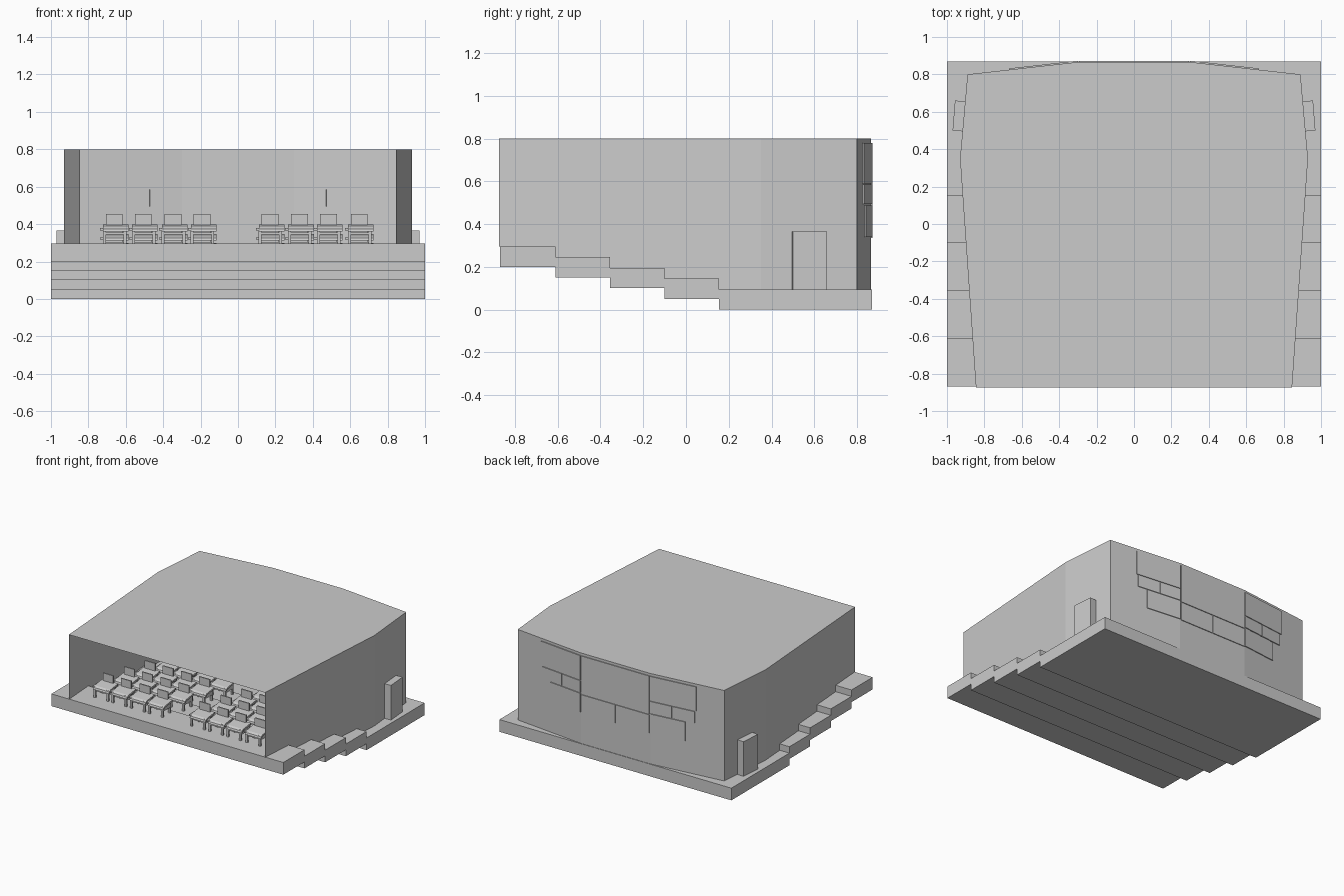
import bpy, bmesh, math
from mathutils import Matrix, Vector

if "Cube" in bpy.data.objects:
    bpy.data.objects.remove(bpy.data.objects["Cube"])


def finish(bm, name):
    bmesh.ops.recalc_face_normals(bm, faces=bm.faces)
    me = bpy.data.meshes.new(name)
    bm.to_mesh(me)
    bm.free()
    ob = bpy.data.objects.new(name, me)
    bpy.context.collection.objects.link(ob)
    return ob


def add_box(bm, lo, hi, mat=Matrix()):
    size = [h - l for l, h in zip(lo, hi)]
    mid = [(h + l) / 2 for l, h in zip(lo, hi)]
    bmesh.ops.create_cube(bm, size=1, matrix=mat @ Matrix.Translation(mid) @ Matrix.Diagonal((*size, 1)))


def add_prism(bm, profile, x0, x1):
    # extrude a (y, z) outline along x
    f = bm.faces.new([bm.verts.new((x0, y, z)) for y, z in profile])
    ext = bmesh.ops.extrude_face_region(bm, geom=[f])["geom"]
    for v in ext:
        if isinstance(v, bmesh.types.BMVert):
            v.co.x = x1


# stepped floor slab
BREAKS = [-0.87, -0.61, -0.355, -0.10, 0.155, 0.87]
LEVELS = [0.295, 0.245, 0.195, 0.145, 0.095]
top, bottom = [], []
for i, z in enumerate(LEVELS):
    for y in BREAKS[i:i + 2]:
        top.append((y, z))
        bottom.append((y, z - 0.095))
bm = bmesh.new()
add_prism(bm, top + bottom[::-1], -1, 1)
finish(bm, "stepped_floor")


# thin room shell, open at the front
def side_x(y):
    if y < 0.35:
        return 0.845 + 0.085 * (y + 0.875) / 1.225
    return 0.93 - 0.04 * (y - 0.35) / 0.45


CEIL = 0.80
side_y = [-0.875, -0.61, -0.355, -0.10, 0.155, 0.35, 0.80]
side_z = LEVELS + [0.095]
bm = bmesh.new()


def wall(a, b, z0, z1=CEIL):
    bm.faces.new([bm.verts.new(p) for p in ((*a, z0), (*b, z0), (*b, z1), (*a, z1))])


for s in (-1, 1):
    for i, z in enumerate(side_z):
        y0, y1 = side_y[i:i + 2]
        wall((s * side_x(y0), y0), (s * side_x(y1), y1), z)
    wall((s * 0.89, 0.80), (s * 0.30, 0.866), 0.095)
wall((-0.30, 0.866), (0.30, 0.866), 0.095)
wall((-0.845, -0.875), (0.845, -0.875), 0.25, 0.295)
half = [(0.845, -0.875), (0.93, 0.35), (0.89, 0.80), (0.30, 0.866)]
outline = half + [(-x, y) for x, y in half[::-1]]
bm.faces.new([bm.verts.new((x, y, CEIL)) for x, y in outline])
bmesh.ops.remove_doubles(bm, verts=bm.verts, dist=0.0005)
finish(bm, "room_shell")

# door boxes in both side walls
for s in (-1, 1):
    bm = bmesh.new()
    verts = [(0.912, 0.495), (0.97, 0.50), (0.957, 0.66), (0.898, 0.655)]
    f = bm.faces.new([bm.verts.new((s * x, y, 0.095)) for x, y in verts])
    for g in bmesh.ops.extrude_face_region(bm, geom=[f])["geom"]:
        if isinstance(g, bmesh.types.BMVert):
            g.co.z = 0.365
    finish(bm, "door_box")

# boards on the back wall: centre panels, then the angled wings
bm = bmesh.new()
for x0, x1, z0, z1 in [(-0.293, 0.293, 0.483, 0.78), (-0.293, -0.003, 0.335, 0.478), (0.003, 0.293, 0.335, 0.478)]:
    add_box(bm, (x0, 0.858, z0), (x1, 0.872, z1))
finish(bm, "centre_boards")
WING = [(0.30, 0.668, 0.59, 0.78), (0.30, 0.472, 0.493, 0.585),
        (0.476, 0.655, 0.493, 0.585), (0.30, 0.58, 0.34, 0.487)]
for s in (-1, 1):
    bm = bmesh.new()
    slope = math.atan2(0.066, 0.59)
    for x0, x1, z0, z1 in WING:
        k = 1 / math.cos(slope)
        m = Matrix.Translation((s * 0.30, 0.866, 0)) @ Matrix.Rotation(-s * slope, 4, 'Z')
        xa, xb = sorted((s * (x0 - 0.30) * k, s * (x1 - 0.30) * k))
        add_box(bm, (xa, -0.006, z0), (xb, 0.007, z1), m)
    finish(bm, "wing_boards")

# one desk seat: sloped curved top, side frames, rails, upright panel
bm = bmesh.new()
top_profile = [(-0.065, 0.066), (-0.06, 0.08), (-0.045, 0.09), (0.05, 0.103), (0.05, 0.09), (-0.04, 0.077), (-0.055, 0.066)]
add_prism(bm, top_profile, -0.062, 0.075)
for x in (-0.055, 0.055):
    for y in (-0.055, 0.035):
        add_box(bm, (x - 0.008, y, 0), (x + 0.008, y + 0.014, 0.085))
    add_box(bm, (x - 0.008, -0.055, 0.045), (x + 0.008, 0.049, 0.078))
add_box(bm, (-0.055, -0.05, 0.05), (0.055, 0.04, 0.06))
add_box(bm, (-0.078, -0.05, 0.072), (-0.058, 0.04, 0.084))
add_box(bm, (-0.047, 0.035, 0.09), (0.043, 0.045, 0.16))
seat = finish(bm, "desk_seat")

# rows of seats on the four raised steps
first = True
for z, y0 in zip(LEVELS[:4], BREAKS):
    for x in (-0.66, -0.505, -0.345, -0.19, 0.173, 0.33, 0.485, 0.65):
        ob = seat if first else seat.copy()
        if not first:
            bpy.context.collection.objects.link(ob)
        first = False
        ob.location = (x, y0 + 0.18, z)
